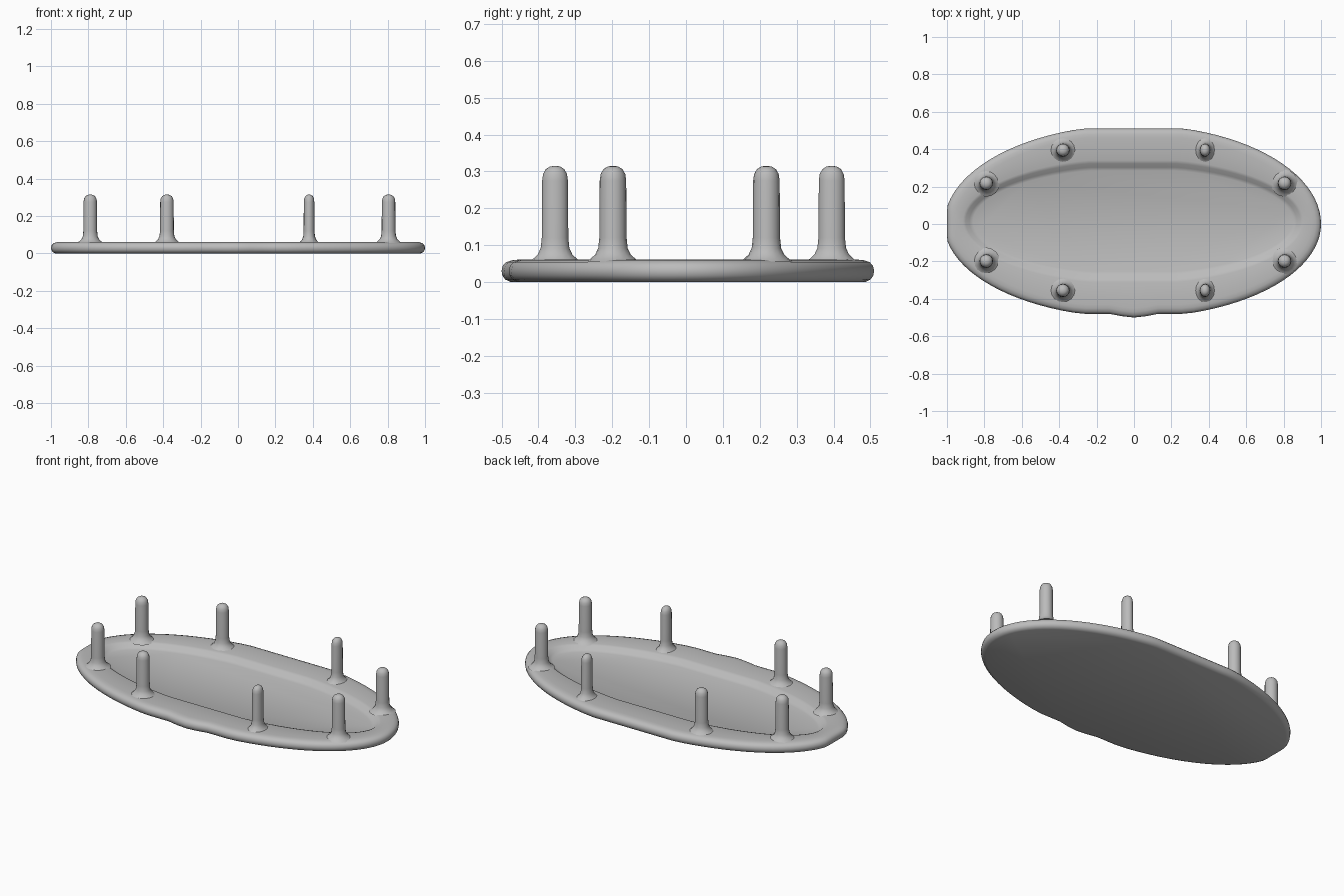
import bpy, bmesh, math

if "Cube" in bpy.data.objects:
    bpy.data.objects.remove(bpy.data.objects["Cube"])

grey = bpy.data.materials.new("plain grey")
grey.diffuse_color = (0.5, 0.5, 0.5, 1)
grey.use_nodes = True
grey.node_tree.nodes["Principled BSDF"].inputs["Base Color"].default_value = grey.diffuse_color
SEG = 96


def finish(name, bm, angle=50):
    bmesh.ops.recalc_face_normals(bm, faces=bm.faces)
    mesh = bpy.data.meshes.new(name)
    bm.to_mesh(mesh)
    bm.free()
    obj = bpy.data.objects.new(name, mesh)
    bpy.context.collection.objects.link(obj)
    mesh.materials.append(grey)
    bpy.ops.object.select_all(action='DESELECT')
    obj.select_set(True)
    bpy.context.view_layer.objects.active = obj
    bpy.ops.object.shade_smooth_by_angle(angle=math.radians(angle))
    return obj


def skin(name, rings):
    """Bridge closed point rings in order and cap both ends."""
    bm = bmesh.new()
    loops = [[bm.verts.new(p) for p in ring] for ring in rings]
    for a, b in zip(loops, loops[1:]):
        n = len(a)
        for i in range(n):
            bm.faces.new((a[i], a[(i + 1) % n], b[(i + 1) % n], b[i]))
    bm.faces.new(loops[0][::-1])
    bm.faces.new(loops[-1])
    return finish(name, bm)


def rim(inset, z):
    """Outer outline: oval with flattened back, front and left ends."""
    pts = []
    for i in range(SEG):
        t = 2 * math.pi * i / SEG
        c, s = math.cos(t), math.sin(t)
        x = max(c * (1.0 if c > 0 else 1.015), -1.0)
        y = min(s * (0.53 if s > 0 else 0.5), 0.51)
        # small bump in the middle of the flattened front edge
        y = max(y, -0.48 - 0.02 * max(0, 1 - (abs(x) / 0.11) ** 2))
        k = math.hypot(c / 1.0, s / 0.5)
        pts.append((x - inset * c / k, y - inset * s / 0.5 / k, z))
    return pts


def recess(a, b, z):
    """Inner oval, flattened along its long sides."""
    pts = []
    for i in range(SEG):
        t = 2 * math.pi * i / SEG
        y = b * 1.04 * math.sin(t)
        pts.append((a * math.cos(t) - 0.005, max(-b, min(b, y)) + 0.015, z))
    return pts


# Tray: flat base, rounded edge, flat border and shallow sunken floor
skin("tray", [
    rim(0.025, 0.0), rim(0.010, 0.007), rim(0.002, 0.018), rim(0.0, 0.031),
    rim(0.003, 0.044), rim(0.012, 0.054), rim(0.03, 0.060), rim(0.05, 0.061),
    recess(0.91, 0.325, 0.061), recess(0.895, 0.308, 0.056),
    recess(0.875, 0.288, 0.038), recess(0.855, 0.270, 0.031),
])

# Pegs: flared foot, straight shaft and domed tip
PROFILE = [(1.95, 0.056), (1.65, 0.063), (1.3, 0.075), (1.08, 0.092), (1.0, 0.12),
           (0.97, 0.275), (0.9, 0.293), (0.7, 0.306), (0.4, 0.313), (0.1, 0.315)]


def peg(name, x, y, rx, ry):
    skin(name, [[(x + rx * r * math.cos(2 * math.pi * i / 16),
                  y + ry * r * math.sin(2 * math.pi * i / 16), z)
                 for i in range(16)] for r, z in PROFILE])


for side, x_in, x_out, rx in (("left", -0.38, -0.79, 0.037), ("right", 0.38, 0.805, 0.029)):
    for end, y_in, y_out in (("back", 0.395, 0.218), ("front", -0.355, -0.198)):
        peg(f"{end}_{side}_inner_peg", x_in, y_in, rx, 0.036)
        peg(f"{end}_{side}_outer_peg", x_out, y_out, 0.037, 0.037)
